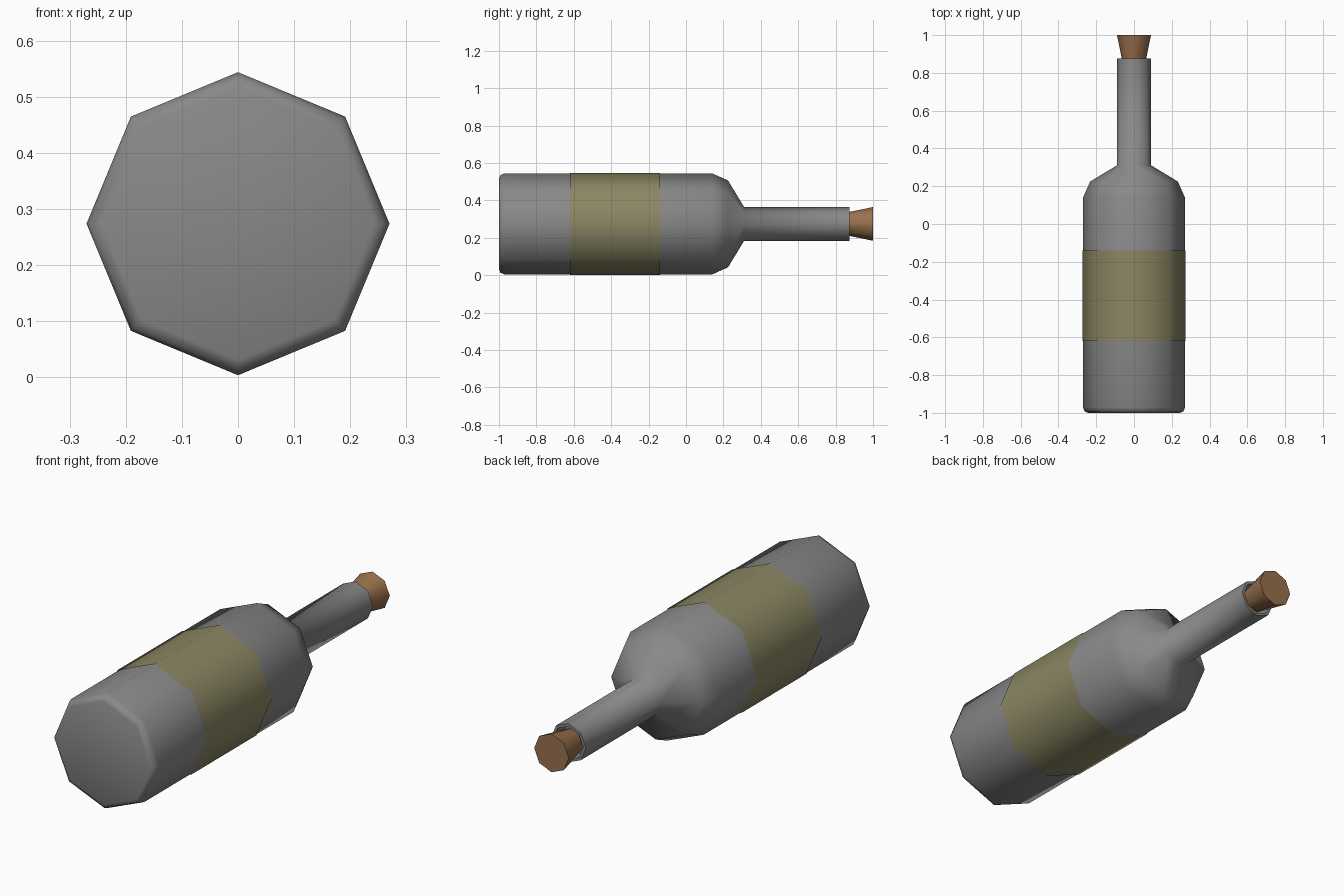
import bpy, bmesh, math

if "Cube" in bpy.data.objects:
    bpy.data.objects.remove(bpy.data.objects["Cube"])

SIDES = 8
AXIS_Z = 0.274   # height of the lying bottle's axis


def material(name, rgb):
    m = bpy.data.materials.new(name)
    m.diffuse_color = (*rgb, 1.0)
    m.use_nodes = True
    m.node_tree.nodes["Principled BSDF"].inputs["Base Color"].default_value = m.diffuse_color
    return m


def lathe(name, profile, mat, cap_start=False, cap_end=False):
    """Revolve (y, radius) points around the bottle's lengthwise axis."""
    bm = bmesh.new()
    rings = []
    for y, r in profile:
        ring = []
        for i in range(SIDES):
            a = 2 * math.pi * i / SIDES
            ring.append(bm.verts.new((r * math.cos(a), y, AXIS_Z + r * math.sin(a))))
        rings.append(ring)
    for a, b in zip(rings, rings[1:]):
        for i in range(SIDES):
            j = (i + 1) % SIDES
            bm.faces.new((a[i], b[i], b[j], a[j]))
    if cap_start:
        bm.faces.new(rings[0])
    if cap_end:
        bm.faces.new(rings[-1][::-1])
    me = bpy.data.meshes.new(name)
    bm.to_mesh(me)
    bm.free()
    me.materials.append(mat)
    ob = bpy.data.objects.new(name, me)
    bpy.context.collection.objects.link(ob)
    bpy.ops.object.select_all(action='DESELECT')
    ob.select_set(True)
    bpy.context.view_layer.objects.active = ob
    bpy.ops.object.shade_smooth_by_angle(angle=math.radians(62))
    return ob


glass = material("grey_glass", (0.25, 0.25, 0.25))
paper = material("olive_label", (0.26, 0.24, 0.125))
cork = material("brown_cork", (0.32, 0.165, 0.075))

# Bottle: rounded base, straight body, shoulder, neck and recessed mouth
lathe("bottle", [(-1.0, 0.243), (-0.992, 0.262), (-0.97, 0.27), (0.14, 0.27),
                 (0.225, 0.232), (0.31, 0.091), (0.875, 0.091),
                 (0.875, 0.078), (0.80, 0.078)],
      glass, cap_start=True, cap_end=True)

# Label wrapped around the body
lathe("label", [(-0.62, 0.2735), (-0.14, 0.2735)], paper)

# Tapered stopper pushed into the neck
lathe("stopper", [(0.80, 0.049), (1.0, 0.09)], cork, cap_start=True, cap_end=True)
